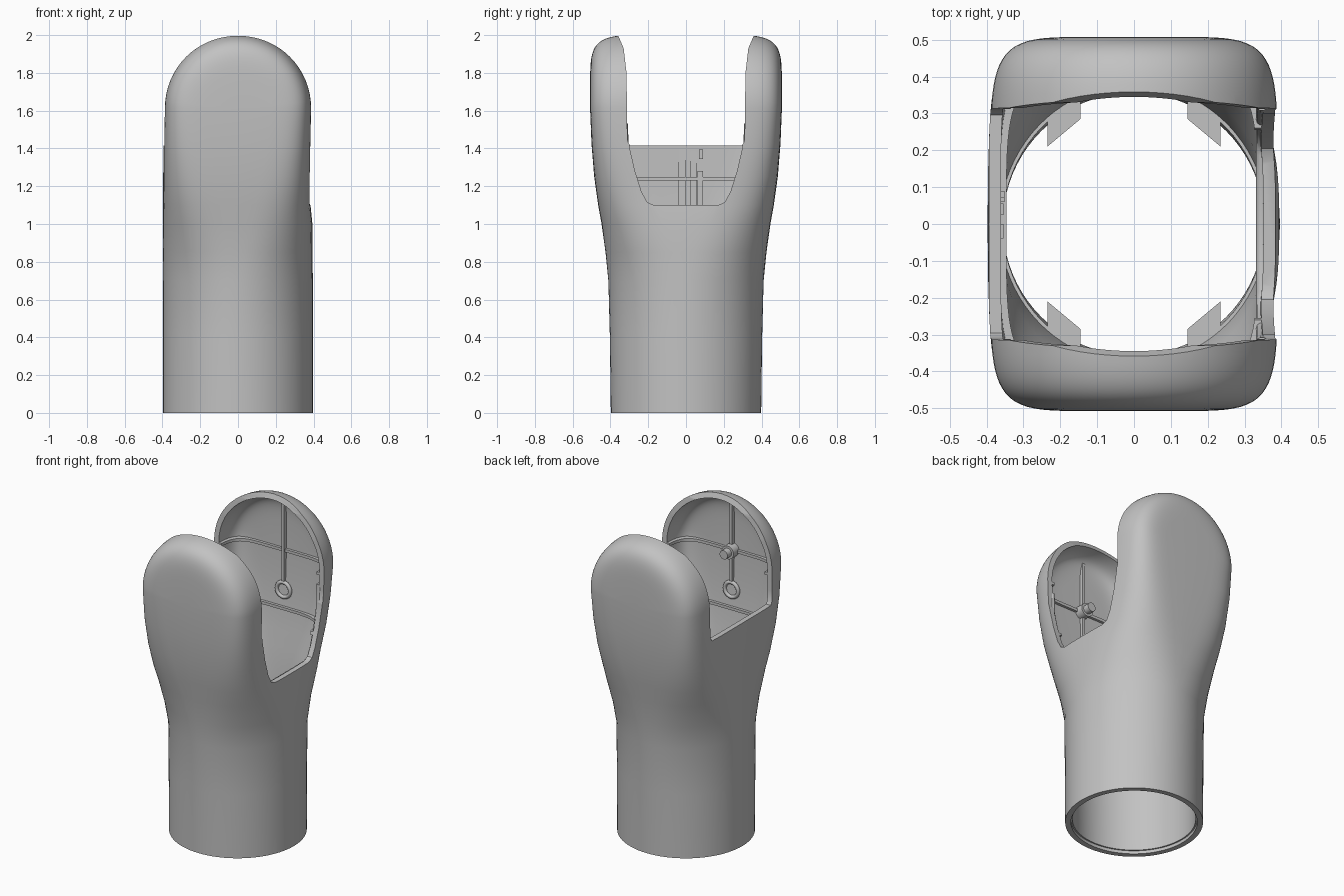
import bpy, bmesh, math
from mathutils import Matrix, Vector

cube = bpy.data.objects.get("Cube")
if cube:
    bpy.data.objects.remove(cube, do_unlink=True)

grey = bpy.data.materials.new("mid grey")
grey.use_nodes = True
grey.diffuse_color = (0.54, 0.54, 0.54, 1)
grey.node_tree.nodes["Principled BSDF"].inputs["Base Color"].default_value = (0.54, 0.54, 0.54, 1)

SIDES = 80
ARCH_Z = 1.613
WALL = 0.033

# height, half width right, half width left, half depth, squareness
STATIONS = [(0, .398, .396, .398, 2), (.4, .398, .396, .403, 2), (.7, .398, .396, .411, 2),
            (.85, .398, .395, .426, 2.3), (1.0, .397, .394, .447, 2.9), (1.1, .397, .384, .465, 3.5),
            (1.25, .396, .385, .486, 4.5), (1.42, .394, .387, .5, 5.6), (ARCH_Z, .39, .39, .508, 6.5)]


def station(z):
    for a, b in zip(STATIONS, STATIONS[1:]):
        if z <= b[0]:
            f = (z - a[0]) / (b[0] - a[0])
            return [p + (q - p) * f for p, q in zip(a, b)]


def section(z, inset=0.0, lift=0.0):
    """Closed outline of the body at height z, running from the +x side."""
    _, right, left, depth, power = station(z)
    points = []
    for i in range(SIDES):
        t = 2 * math.pi * i / SIDES
        c, s = (0 if abs(v) < 1e-6 else v for v in (math.cos(t), math.sin(t)))
        x = math.copysign(abs(c) ** (2 / power), c) * ((left if c > 0 else right) - inset)
        y = math.copysign(abs(s) ** (2 / power), s) * (depth - inset)
        points.append(Vector((x, y, z + lift)))
    return points


def finish(name, bm):
    bmesh.ops.remove_doubles(bm, verts=bm.verts, dist=1e-5)
    bmesh.ops.recalc_face_normals(bm, faces=bm.faces)
    if bm.calc_volume(signed=True) < 0:
        bmesh.ops.reverse_faces(bm, faces=bm.faces)
    mesh = bpy.data.meshes.new(name)
    bm.to_mesh(mesh)
    bm.free()
    mesh.materials.append(grey)
    obj = bpy.data.objects.new(name, mesh)
    bpy.context.collection.objects.link(obj)
    return obj


def skin(bm, rows, closed):
    """Join successive rows of points with quads."""
    rows = [[bm.verts.new(p) for p in row] for row in rows]
    for a, b in zip(rows, rows[1:]):
        for i in range(len(a) if closed else len(a) - 1):
            j = (i + 1) % len(a)
            bm.faces.new((a[i], a[j], b[j], b[i]))
    return rows


def prism(name, outline, offset):
    bm = bmesh.new()
    start = [Vector(p) for p in outline]
    for row in skin(bm, [start, [p + Vector(offset) for p in start]], True):
        bm.faces.new(row)
    return finish(name, bm)


def box(name, centre, size):
    bm = bmesh.new()
    bmesh.ops.create_cube(bm, size=1, matrix=Matrix.Translation(centre) @ Matrix.Diagonal((*size, 1)))
    return finish(name, bm)


def activate(obj):
    bpy.ops.object.select_all(action="DESELECT")
    obj.select_set(True)
    bpy.context.view_layer.objects.active = obj


def apply_all(obj):
    activate(obj)
    for mod in list(obj.modifiers):
        bpy.ops.object.modifier_apply(modifier=mod.name)


def cut(obj, cutters):
    for cutter in cutters:
        mod = obj.modifiers.new("opening", "BOOLEAN")
        mod.operation = "DIFFERENCE"
        mod.solver = "EXACT"
        mod.object = cutter
    apply_all(obj)


def smooth(obj, degrees=30):
    activate(obj)
    bpy.ops.object.shade_smooth_by_angle(angle=math.radians(degrees))


# Gap between the prongs, and a deeper rounded notch on the left side
gap = [(.296, 1.415), (.308, 1.435), (.311, 1.5), (.315, 1.8), (.33, 1.93), (.36, 2.0), (.38, 2.1)]
notch = [(.17, 1.1), (.205, 1.115), (.235, 1.17), (.27, 1.28), (.3, 1.41), (.305, 1.55)]


def opening(name, half, x, reach):
    outline = [(x, y, z) for y, z in half] + [(x, -y, z) for y, z in reversed(half)]
    obj = prism(name, outline, (reach, 0, 0))
    obj.hide_render = True
    return obj


cutters = [opening("prong_gap", gap, -.7, 1.4), opening("deep_notch", notch, .02, .7)]

# Body shell: round tube blending to a squared section, closed by a swept arch
bm = bmesh.new()
skin(bm, [section(s[0]) for s in STATIONS], True)
top = section(ARCH_Z)
quarter = SIDES // 4
half_outline = [top[i % SIDES] for i in range(-quarter, quarter + 1)]
arch = []
for k in range(33):
    a = math.pi * k / 32
    arch.append([Vector((p.x * math.cos(a), p.y, ARCH_Z + p.x * math.sin(a))) for p in half_outline])
skin(bm, arch, False)
shell = finish("forked_shell", bm)
solid = shell.modifiers.new("wall", "SOLIDIFY")
solid.thickness = WALL
solid.offset = -1
apply_all(shell)
cut(shell, cutters)
smooth(shell)

# Inner sleeve thickening the tube
bm = bmesh.new()
skin(bm, [section(z, d) for z, d in ((.02, .025), (.02, .042), (.7, .042), (.7, .025), (.02, .025))], True)
smooth(finish("inner_sleeve", bm))

# Horizontal ribs following the inner wall
for name, z in (("lower_hoop_rib", 1.24), ("upper_hoop_rib", 1.6)):
    bm = bmesh.new()
    corners = ((.025, -.009), (.05, -.009), (.05, .009), (.025, .009), (.025, -.009))
    skin(bm, [section(z, d, h) for d, h in corners], True)
    rib = finish(name, bm)
    cut(rib, cutters)
    smooth(rib)

# Vertical rib and small ring on the inside of each prong
for side, label in ((-1, "front"), (1, "back")):
    box(label + "_vertical_rib", (0, side * .465, 1.66), (.018, .03, .52))
    bpy.ops.mesh.primitive_torus_add(major_radius=.047, minor_radius=.012, major_segments=24,
                                     minor_segments=8, location=(0, side * .457, 1.35),
                                     rotation=(math.pi / 2, 0, 0))
    ring = bpy.context.object
    ring.name = label + "_ring"
    ring.data.materials.append(grey)
    smooth(ring, 60)

# Stepped boss on the front prong
for name, radius, length in (("boss_base", .042, .06), ("boss_pin", .028, .1)):
    bpy.ops.mesh.primitive_cylinder_add(vertices=24, radius=radius, depth=length,
                                        location=(0, -.478 + length / 2, 1.6),
                                        rotation=(math.pi / 2, 0, 0))
    boss = bpy.context.object
    boss.name = name
    boss.data.materials.append(grey)
    smooth(boss)

# Rounded lip inside the deep notch
path = [(y + .018, z - .019) for y, z in notch]
path = [(-y, z) for y, z in reversed(path)] + path
curve = bpy.data.curves.new("notch_lip", "CURVE")
curve.dimensions = "3D"
curve.bevel_depth = .016
curve.bevel_resolution = 3
curve.use_fill_caps = True
spline = curve.splines.new("POLY")
spline.points.add(len(path) - 1)
for point, (y, z) in zip(spline.points, path):
    point.co = (.347, y, z, 1)
curve.materials.append(grey)
lip = bpy.data.objects.new("notch_lip", curve)
bpy.context.collection.objects.link(lip)
activate(lip)
bpy.ops.object.convert(target="MESH")
smooth(bpy.context.object, 50)

# Latch strips on the right inner wall
box("latch_wide_strip", (-.365, -.02, 1.25), (.022, .04, .31))
box("latch_narrow_strip", (-.365, .04, 1.24), (.022, .03, .29))
box("latch_lower_step", (-.363, .075, 1.18), (.022, .03, .2))
box("latch_upper_step", (-.363, .08, 1.37), (.022, .02, .05))

# Corner tabs inside the neck
for sx in (-1, 1):
    for sy in (-1, 1):
        tab = [(.235, .21), (.235, .29), (.145, .34), (.145, .285)]
        prism("corner_tab", [(sx * x, sy * y, .45) for x, y in tab], (0, 0, .25))

for cutter in cutters:
    bpy.data.objects.remove(cutter, do_unlink=True)
